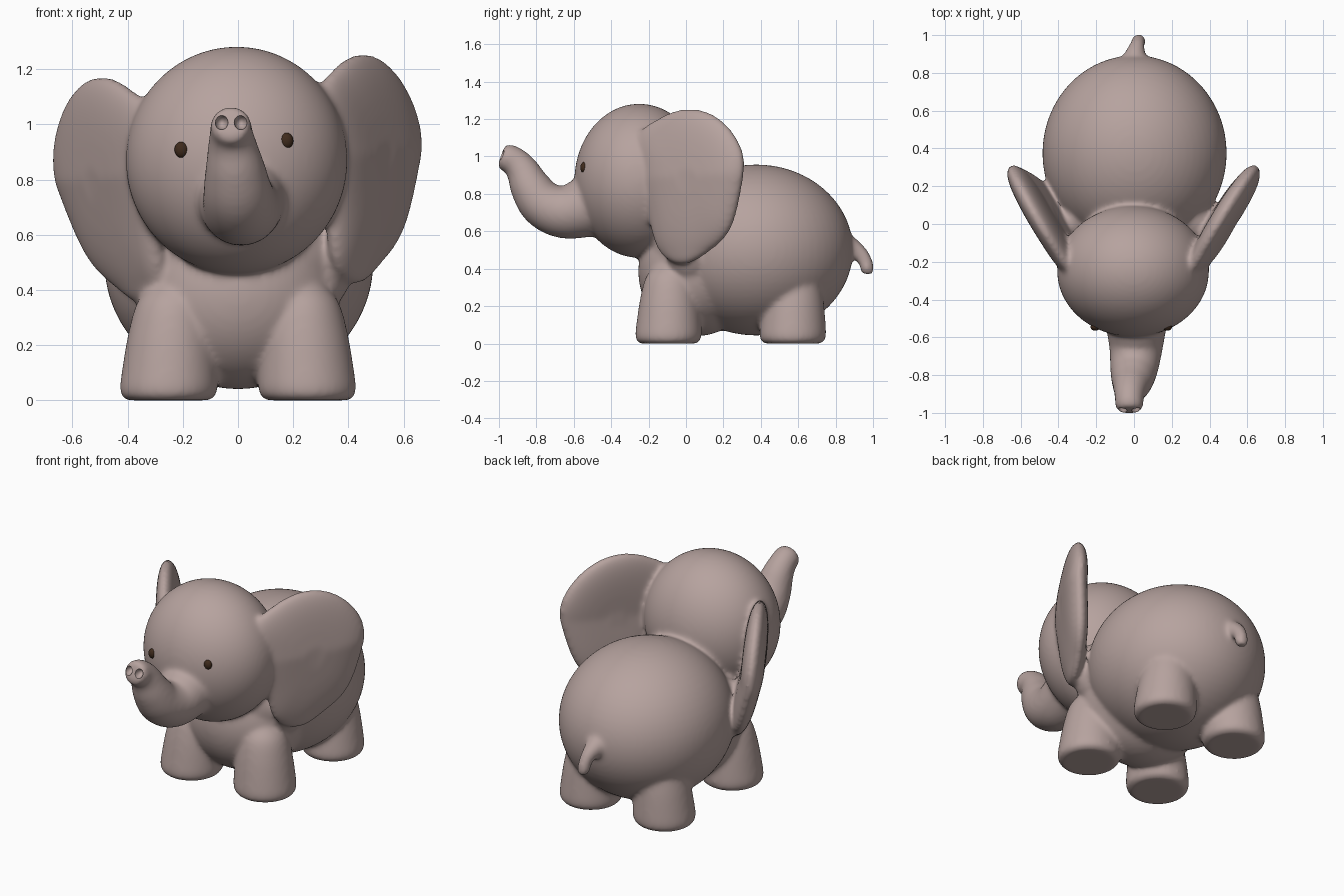
import bpy, bmesh, math
from mathutils import Vector, Matrix

cube = bpy.data.objects.get("Cube")
if cube:
    bpy.data.objects.remove(cube)


def material(name, rgb):
    m = bpy.data.materials.new(name)
    m.use_nodes = True
    m.diffuse_color = (*rgb, 1)
    bsdf = next(n for n in m.node_tree.nodes if n.type == "BSDF_PRINCIPLED")
    bsdf.inputs["Base Color"].default_value = (*rgb, 1)
    bsdf.inputs["Roughness"].default_value = 0.6
    return m


SKIN = material("dusty pink grey", (0.47, 0.365, 0.345))
EYE = material("dark brown", (0.05, 0.024, 0.012))

HEAD = Vector((-0.005, -0.25, 0.87))
ROLL = (Matrix.Translation(HEAD) @ Matrix.Rotation(math.radians(-5), 4, "Y")
        @ Matrix.Translation(-HEAD))


def spline(points, steps, closed=False):
    """Catmull-Rom curve through points of any dimension."""
    pts = [Vector(p) for p in points]
    n = len(pts)
    pick = (lambda i: pts[i % n]) if closed else (lambda i: pts[max(0, min(n - 1, i))])
    out = []
    for i in range(n if closed else n - 1):
        a, b, c, d = (pick(i + k) for k in (-1, 0, 1, 2))
        for s in range(steps):
            t = s / steps
            out.append(0.5 * (2 * b + (c - a) * t + (2 * a - 5 * b + 4 * c - d) * t * t
                              + (3 * b - a - 3 * c + d) * t ** 3))
    return out if closed else out + [pts[-1]]


def loft(bm, rings):
    """Skin a list of equal rings and cap both ends."""
    loops = [[bm.verts.new(p) for p in ring] for ring in rings]
    n = len(loops[0])
    faces = [bm.faces.new((a[i], a[(i + 1) % n], b[(i + 1) % n], b[i]))
             for a, b in zip(loops, loops[1:]) for i in range(n)]
    faces += [bm.faces.new(loops[0][::-1]), bm.faces.new(loops[-1])]
    bmesh.ops.recalc_face_normals(bm, faces=faces)


def tube(bm, path, axis=None, steps=6, sides=40):
    """Round tube along (x, y, z, radius) points; a fixed axis keeps rings parallel."""
    pts = spline(path, steps)
    rings = []
    for i, p in enumerate(pts):
        along = (pts[min(i + 1, len(pts) - 1)] - pts[max(i - 1, 0)]).to_3d().normalized()
        t = axis or along
        u = t.cross(Vector((1, 0, 0))).normalized()
        v = u.cross(t)
        rings.append([p.to_3d() + p.w * (math.cos(a) * u + math.sin(a) * v)
                      for a in (math.tau * k / sides for k in range(sides))])
    loft(bm, rings)


def ball(bm, centre, radii, turn=Matrix()):
    m = turn @ Matrix.Translation(centre) @ Matrix.Diagonal((*radii, 1))
    bmesh.ops.create_uvsphere(bm, u_segments=64, v_segments=32, radius=1, matrix=m)


def leg(bm, x, y):
    profile = [(0.0, 0.15), (0.008, 0.164), (0.035, 0.177), (0.1, 0.174),
               (0.25, 0.156), (0.36, 0.128), (0.43, 0.07)]
    tube(bm, [(x * (1 - 0.2 * z), y + 0.03 * z, z, r) for z, r in profile],
         axis=Vector((0, 0, 1)))


def ear(bm, side):
    """Pillow-shaped flap, swept back from the head and tucked in at the bottom."""
    outline = [(-0.26, 1.08), (-0.14, 1.175), (-0.01, 1.215), (0.12, 1.19), (0.235, 1.095),
               (0.305, 0.95), (0.295, 0.78), (0.235, 0.56), (0.12, 0.445),
               (-0.02, 0.385), (-0.14, 0.46), (-0.2, 0.65), (-0.25, 0.88)]
    curve = spline(outline, 6, closed=True)
    mid = Vector((0.03, 0.82))
    rings = []
    for k in range(-9, 10):
        a = k / 9 * math.pi / 2 * 0.97
        grow, thick = math.cos(a) ** 0.55, 0.066 * math.sin(a)
        ring = []
        for p in curve:
            q = mid + (p - mid) * grow
            tuck = 0.015 - 0.07 * max(0, min(1, (0.85 - q.y) / 0.4))
            ring.append(ROLL @ Vector((side * (0.455 + tuck + 0.6 * q.x + 0.86 * thick),
                                       q.x - 0.51 * thick, q.y)))
        rings.append(ring)
    loft(bm, rings)


def finish(bm, name, mat):
    mesh = bpy.data.meshes.new(name)
    bm.to_mesh(mesh)
    bm.free()
    mesh.materials.append(mat)
    ob = bpy.data.objects.new(name, mesh)
    bpy.context.collection.objects.link(ob)
    return ob


def activate(ob):
    bpy.ops.object.select_all(action="DESELECT")
    ob.select_set(True)
    bpy.context.view_layer.objects.active = ob


# Rump, chest, neck and head
bm = bmesh.new()
ball(bm, (0.003, 0.375, 0.5), (0.488, 0.518, 0.457))
ball(bm, (0, 0.06, 0.385), (0.37, 0.315, 0.345))
ball(bm, (0, 0.0, 0.52), (0.37, 0.21, 0.24))
ball(bm, HEAD, (0.402, 0.347, 0.412))

# Shoulders, legs and ears
for side in (-1, 1):
    ball(bm, (side * 0.32, 0.02, 0.51), (0.1, 0.13, 0.17))
    leg(bm, side * 0.253, -0.095)
    leg(bm, side * 0.253, 0.57)
    ear(bm, side)

# Raised trunk
tube(bm, [(0.012, -0.36, 0.79, 0.19), (0.012, -0.53, 0.73, 0.163),
          (0.01, -0.66, 0.704, 0.141), (0.0, -0.765, 0.748, 0.127),
          (-0.01, -0.83, 0.835, 0.11), (-0.02, -0.872, 0.92, 0.09),
          (-0.025, -0.915, 0.972, 0.078), (-0.025, -0.965, 0.997, 0.073),
          (-0.025, -0.988, 1.006, 0.058)])

# Tail
tube(bm, [(0.0, 0.82, 0.52, 0.09), (0.005, 0.885, 0.505, 0.062),
          (0.015, 0.935, 0.475, 0.043), (0.022, 0.962, 0.43, 0.038),
          (0.025, 0.97, 0.39, 0.037), (0.025, 0.97, 0.37, 0.024)])
body = finish(bm, "elephant_body", SKIN)

# Fuse the parts into one soft skin
remesh = body.modifiers.new("fuse", "REMESH")
remesh.mode = "VOXEL"
remesh.voxel_size = 0.012
soft = body.modifiers.new("soften", "SMOOTH")
soft.factor = 0.5
soft.iterations = 16

# Nostrils hollowed out of the trunk tip
bm = bmesh.new()
for x in (-0.06, 0.01):
    ball(bm, (x, -0.995, 1.008), (0.024, 0.045, 0.027))
cutter = finish(bm, "nostril_cutter", SKIN)
cutter.hide_render = True
cut = body.modifiers.new("nostrils", "BOOLEAN")
cut.object = cutter
cut.operation = "DIFFERENCE"
activate(body)
for name in [m.name for m in body.modifiers]:
    bpy.ops.object.modifier_apply(modifier=name)
bpy.data.objects.remove(cutter)
bpy.ops.object.shade_smooth_by_angle(angle=math.radians(50))

# Eyes
for side, label in ((1, "left"), (-1, "right")):
    bm = bmesh.new()
    ball(bm, (side * 0.191 - 0.01, -0.545, 0.925), (0.025, 0.02, 0.029), ROLL)
    activate(finish(bm, label + "_eye", EYE))
    bpy.ops.object.shade_smooth_by_angle()
